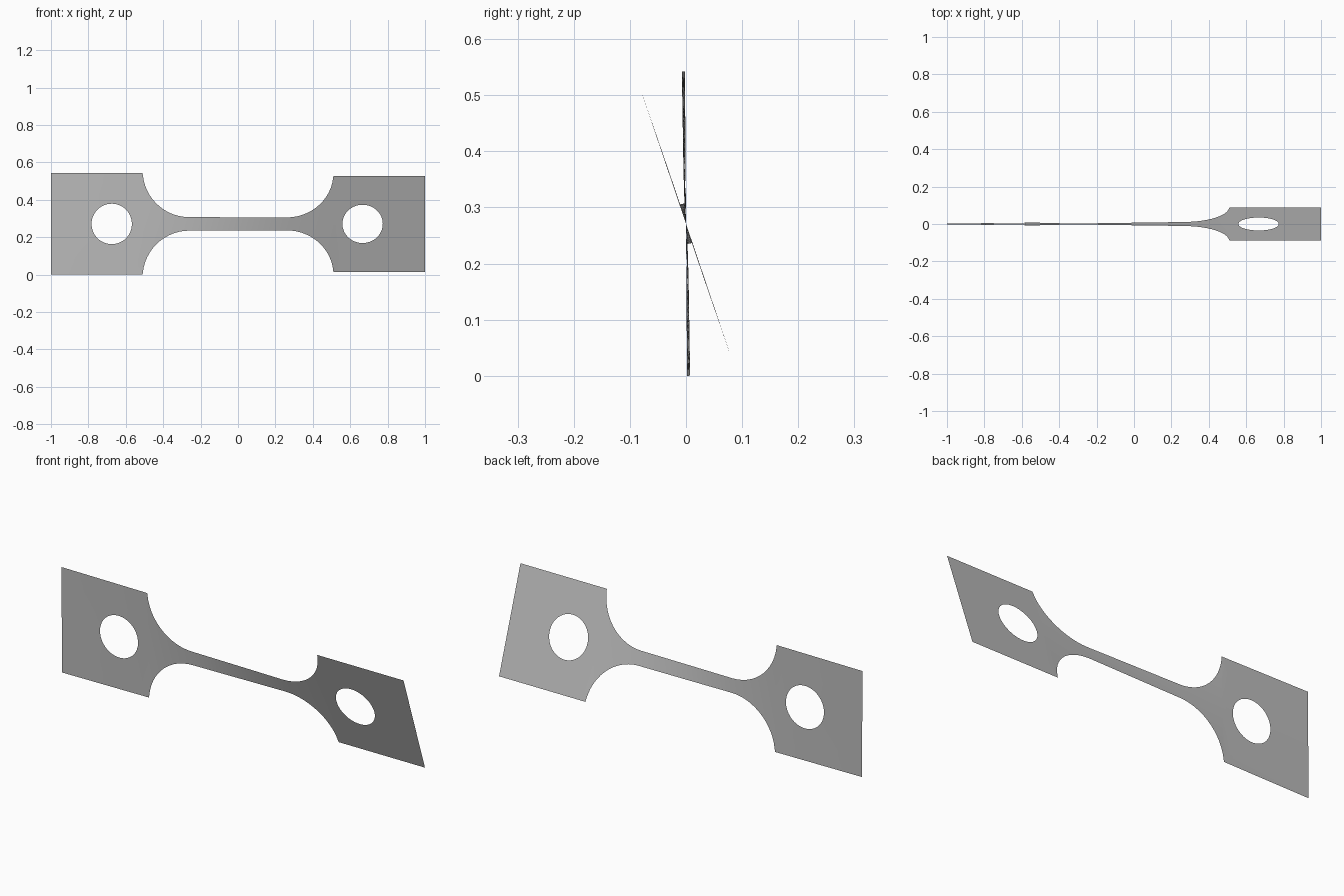
import bpy, bmesh, math

cube = bpy.data.objects.get("Cube")
if cube:
    bpy.data.objects.remove(cube, do_unlink=True)

MID_Z = 0.271        # height of the long axis
HALF_GRIP = 0.271    # half width of the wide ends
HALF_NECK = 0.036    # half width of the narrow middle
NECK_END = 0.26      # where the shoulder curves start
GRIP_START = 0.51
FILLET = 0.25
HOLE_R = 0.108
ROWS = 16

# Twist in degrees along the length
TWIST = [(-1.0, 0.4), (-0.51, 1.6), (-0.27, 4.5), (0.0, 11.0),
         (0.27, 17.0), (0.51, 18.7), (1.0, 18.7)]


def twist_at(x):
    for (x0, a0), (x1, a1) in zip(TWIST, TWIST[1:]):
        if x <= x1:
            return math.radians(a0 + (a1 - a0) * (x - x0) / (x1 - x0))
    return math.radians(TWIST[-1][1])


def lerp(a, b, t):
    return a + (b - a) * t


def half_width(x):
    d = abs(x) - NECK_END
    if d <= 0:
        return HALF_NECK
    if abs(x) >= GRIP_START - 1e-6:
        return HALF_GRIP
    return HALF_NECK + FILLET - math.sqrt(FILLET ** 2 - d ** 2)


def add_strip(bm, xs):
    """Neck and shoulders: columns of quads following the outline."""
    cols = [[bm.verts.new((x, 0, half_width(x) * lerp(-1, 1, r / ROWS)))
             for r in range(ROWS + 1)] for x in xs]
    for a, b in zip(cols, cols[1:]):
        for r in range(ROWS):
            bm.faces.new((a[r], b[r], b[r + 1], a[r + 1]))


def add_grip(bm, x0, x1, hole_x):
    """Rectangular end plate: rings of quads around a round hole."""
    h = HALF_GRIP
    corners = [(x0, -h), (x1, -h), (x1, h), (x0, h)]
    rim = [(lerp(a[0], b[0], i / ROWS), lerp(a[1], b[1], i / ROWS))
           for a, b in zip(corners, corners[1:] + corners[:1])
           for i in range(ROWS)]
    rings = []
    for t in (0, 0.33, 0.67, 1):
        ring = []
        for x, z in rim:
            k = HOLE_R / math.hypot(x - hole_x, z)
            cx, cz = hole_x + (x - hole_x) * k, z * k
            ring.append(bm.verts.new((lerp(cx, x, t), 0, lerp(cz, z, t))))
        rings.append(ring)
    n = len(rim)
    for a, b in zip(rings, rings[1:]):
        for i in range(n):
            j = (i + 1) % n
            bm.faces.new((a[i], b[i], b[j], a[j]))


bm = bmesh.new()

# Columns: close together at the steep end of each shoulder
shoulder = [NECK_END + (GRIP_START - NECK_END) * math.sin(math.pi / 2 * i / 14)
            for i in range(15)]
neck = [lerp(-NECK_END, NECK_END, i / 20) for i in range(1, 20)]
add_strip(bm, [-x for x in reversed(shoulder)] + neck + shoulder)
add_grip(bm, -1.0, -GRIP_START, -0.675)
add_grip(bm, GRIP_START, 1.0, 0.666)
bmesh.ops.remove_doubles(bm, verts=bm.verts, dist=1e-4)

# Twist the flat sheet around its long axis and lift it to the ground
for v in bm.verts:
    a = twist_at(v.co.x)
    v.co.y, v.co.z = -v.co.z * math.sin(a), MID_Z + v.co.z * math.cos(a)
bmesh.ops.recalc_face_normals(bm, faces=bm.faces)
if sum(f.normal.y for f in bm.faces) > 0:
    bmesh.ops.reverse_faces(bm, faces=bm.faces)
for f in bm.faces:
    f.smooth = True

mesh = bpy.data.meshes.new("twisted_test_strip")
bm.to_mesh(mesh)
bm.free()
strip = bpy.data.objects.new("twisted_test_strip", mesh)
bpy.context.collection.objects.link(strip)

# Plain grey metal
grey = bpy.data.materials.new("plain_grey")
grey.use_nodes = True
colour = (0.5, 0.5, 0.5, 1)
grey.diffuse_color = colour
grey.node_tree.nodes["Principled BSDF"].inputs["Base Color"].default_value = colour
mesh.materials.append(grey)
